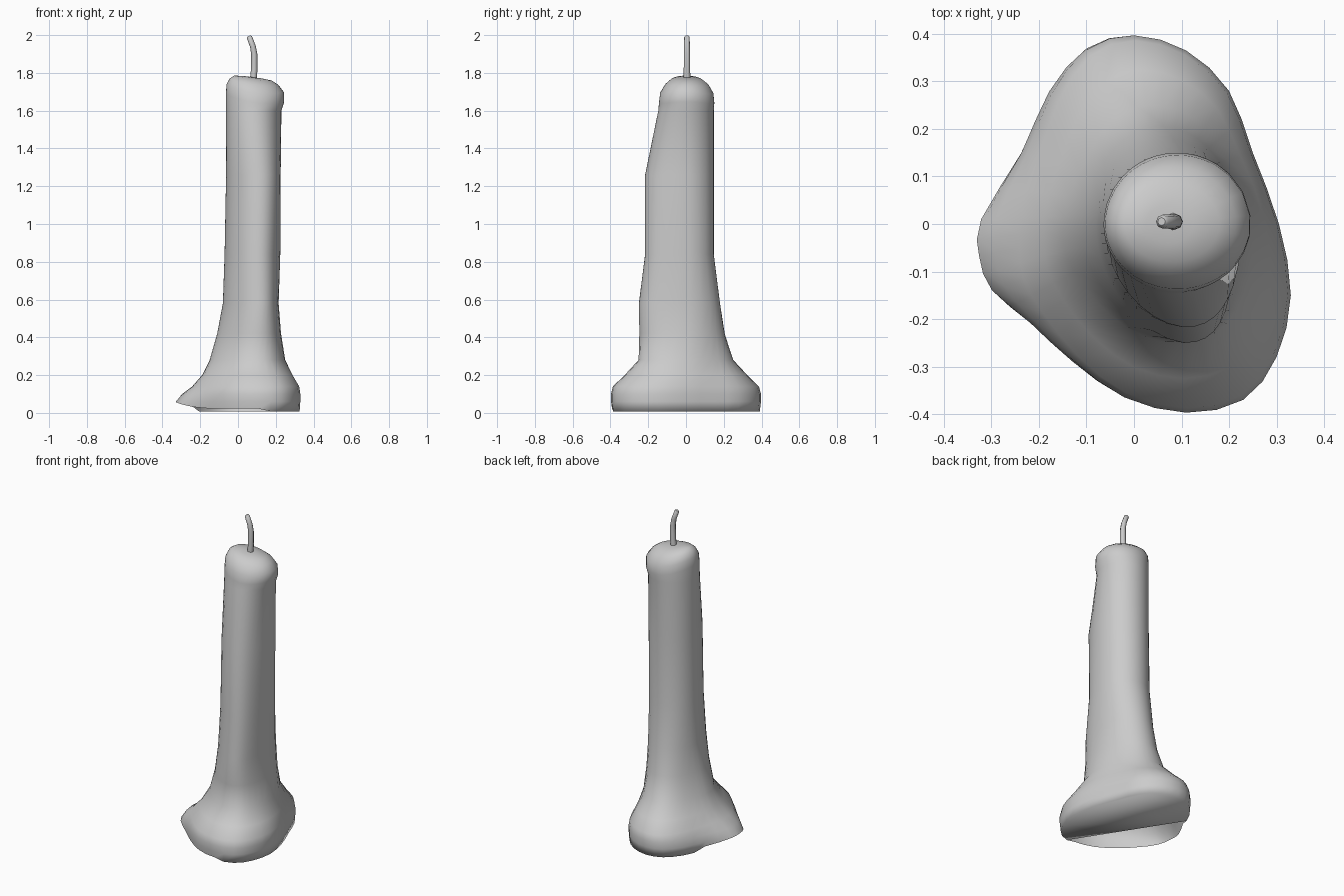
import bpy, bmesh, math
from mathutils import Vector

if "Cube" in bpy.data.objects:
    bpy.data.objects.remove(bpy.data.objects["Cube"])

# Footprint of the melted wax foot, counter-clockwise from the right
FOOT = [(.305, 0), (.25, .15), (.2, .28), (.11, .365), (0, .397), (-.1, .37),
        (-.18, .28), (-.24, .15), (-.322, .01), (-.326, -.068), (-.3, -.14),
        (-.22, -.21), (-.13, -.29), (-.02, -.365), (.11, -.397), (.23, -.37),
        (.3, -.28), (.33, -.15)]


def smooth_loop(pts):
    """Double the points of a closed loop with a Catmull-Rom curve."""
    out, n = [], len(pts)
    for i in range(n):
        a, b, c, d = (Vector(pts[(i + k) % n]) for k in (-1, 0, 1, 2))
        out += [b, (b + c) * .5625 - (a + d) * .0625]
    return out


foot = smooth_loop(FOOT)
n = len(foot)
angles = [math.atan2(p.y + .03, p.x - .07) for p in foot]


def oval(a, cx, rx, front, back):
    """Ellipse whose front bulge is deeper and leans to the right."""
    s = math.sin(a)
    lean = max(0, front - .15) * .45 * s * s if s < 0 else 0
    return Vector((cx + lean + rx * math.cos(a), s * (back if s > 0 else front)))


def side(p):
    """Positive on the back right of the line where the underside ends."""
    return (p.x + .21) * .54 + (p.y - .17) * .33


rings = []
# Flared foot: height, spread of the main skirt, spread of the side lobe, front
for z, main, lobe, front in [(0, .97, 1, .2), (.06, 1, .97, .2), (.1, 1, .86, .2),
                             (.14, .95, .65, .2), (.2, .67, .44, .18),
                             (.28, .33, .28, .18), (.42, .12, .12, .228)]:
    ring = []
    for p, a in zip(foot, angles):
        f = max(0, -p.x / .33) ** 2
        q = oval(a, .068, .148, front, .18).lerp(p, main + (lobe - main) * f)
        rim = .008 if side(p) > -.01 else .022 + .035 * f ** 2
        ring.append((q.x, q.y, max(z, rim + z * .15)))
    rings.append(ring)

# Column and rounded, tilted top: height, centre x, half width, front, back
for z, *o in [(.58, .068, .148, .25, .18), (.84, .077, .148, .217, .147),
              (1.26, .082, .145, .217, .147), (1.6, .084, .147, .147, .147),
              (1.67, .091, .155, .143, .15), (1.72, .092, .153, .137, .145),
              (1.755, .085, .13, .11, .12), (1.774, .08, .1, .08, .085),
              (1.778, .075, .05, .04, .04)]:
    top = z > 1.65
    ring = []
    for a in angles:
        q = oval(a, *o)
        drop = .13 * (q.x - .07) + 1.2 * q.y ** 2 if top else 0
        ring.append((q.x, q.y, z - drop))
    rings.append(ring)

# Wax body
bm = bmesh.new()
loops = [[bm.verts.new(c) for c in r] for r in rings]
for lo, hi in zip(loops, loops[1:]):
    for i in range(n):
        j = (i + 1) % n
        bm.faces.new((lo[i], lo[j], hi[j], hi[i]))
tip = bm.verts.new((.075, 0, 1.778))
for i in range(n):
    bm.faces.new((loops[-1][i], loops[-1][(i + 1) % n], tip))
# Underside closes the back right only; the front left stays open
bm.faces.new([v for v, p in zip(loops[0], foot) if side(p) > -.01][::-1])
mesh = bpy.data.meshes.new("candle_body")
bm.to_mesh(mesh)
bm.free()
mesh.shade_smooth()
bpy.context.collection.objects.link(bpy.data.objects.new("candle_body", mesh))

# Bent wick
cu = bpy.data.curves.new("wick", 'CURVE')
cu.dimensions = '3D'
cu.bevel_depth = .017
cu.bevel_resolution = 2
cu.use_fill_caps = True
sp = cu.splines.new('POLY')
path = [(.08, 1.75, 1.1), (.086, 1.82, 1), (.086, 1.9, .95), (.079, 1.94, .9),
        (.06, 1.99, .85), (.058, 1.996, .5)]
sp.points.add(len(path) - 1)
for p, (x, z, r) in zip(sp.points, path):
    p.co = (x, .005, z, 1)
    p.radius = r
sp.use_smooth = True
bpy.context.collection.objects.link(bpy.data.objects.new("wick", cu))
